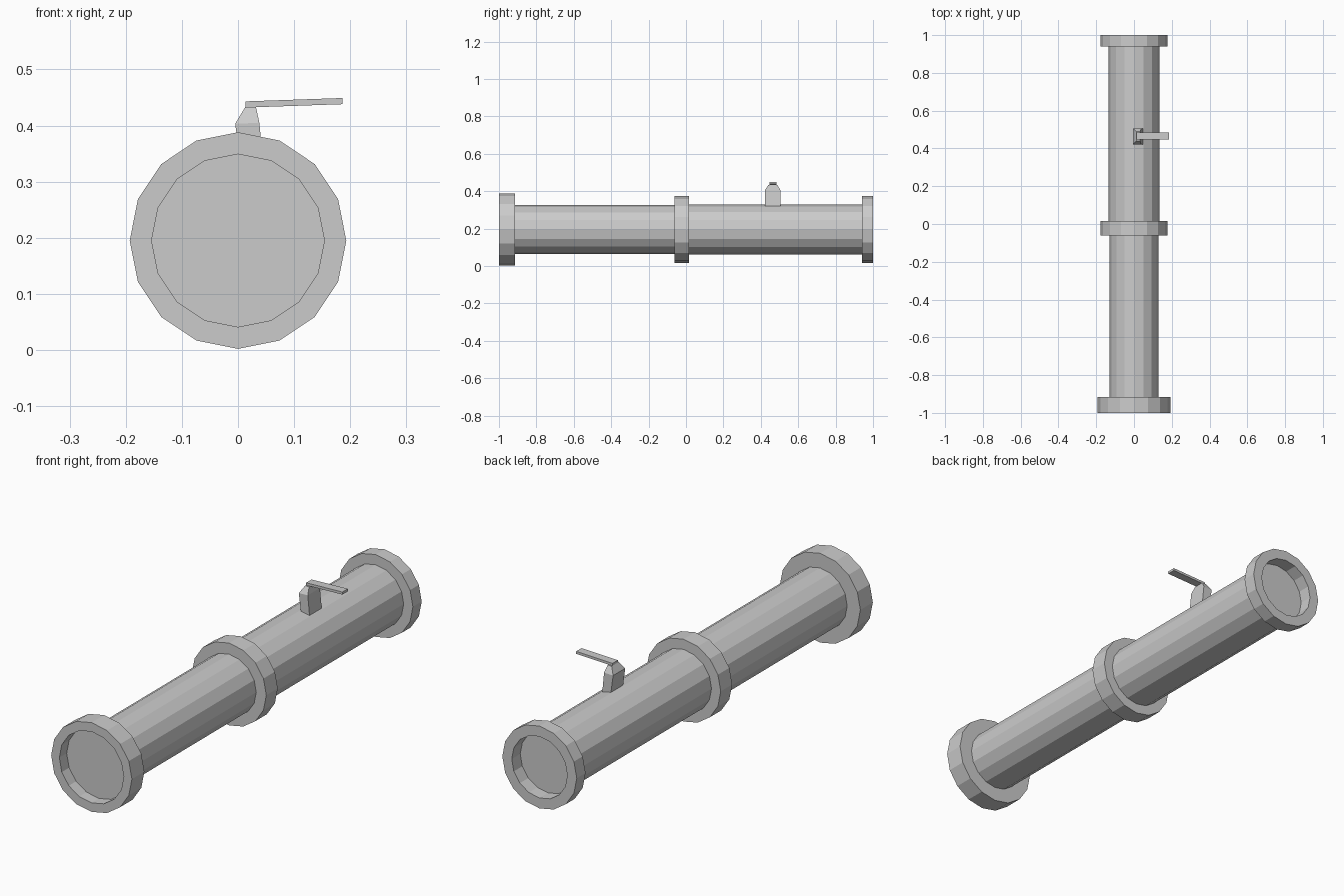
import bpy
import bmesh
from math import sin, cos, pi
from mathutils import Vector

SIDES = 16
AXIS_Z = 0.195

if "Cube" in bpy.data.objects:
    bpy.data.objects.remove(bpy.data.objects["Cube"], do_unlink=True)

grey = bpy.data.materials.new("grey metal")
grey.use_nodes = True
colour = (0.6, 0.6, 0.6, 1)
grey.diffuse_color = colour
grey.node_tree.nodes["Principled BSDF"].inputs["Base Color"].default_value = colour


def loft(name, rings):
    """Skin a list of equal-length point rings and cap both ends."""
    bm = bmesh.new()
    loops = [[bm.verts.new(p) for p in ring] for ring in rings]
    for a, b in zip(loops, loops[1:]):
        for i in range(len(a)):
            j = (i + 1) % len(a)
            bm.faces.new((a[i], a[j], b[j], b[i]))
    bm.faces.new(loops[0])
    bm.faces.new(loops[-1])
    bmesh.ops.recalc_face_normals(bm, faces=bm.faces)
    mesh = bpy.data.meshes.new(name)
    bm.to_mesh(mesh)
    bm.free()
    mesh.materials.append(grey)
    obj = bpy.data.objects.new(name, mesh)
    bpy.context.collection.objects.link(obj)
    return obj


def lathe(name, profile):
    """Revolve (radius, y) points about the tube axis."""
    angles = [2 * pi * i / SIDES for i in range(SIDES)]
    return loft(name, [[Vector((r * sin(a), y, AXIS_Z + r * cos(a))) for a in angles]
                       for r, y in profile])


def section(x0, x1, y0, y1, z0, z1):
    """Rectangle whose height goes from z0 at x0 to z1 at x1."""
    return [(x0, y0, z0), (x1, y0, z1), (x1, y1, z1), (x0, y1, z0)]


# Tube halves
lathe("front_tube", [(0.13, -0.93), (0.13, -0.02)])
lathe("back_tube", [(0.134, -0.02), (0.134, 0.94)])

# Joint collar and recessed end rings
lathe("middle_collar", [(0.178, -0.061), (0.178, 0.017)])
lathe("front_ring", [(0.154, -0.95), (0.154, -1), (0.193, -1), (0.193, -0.915)])
lathe("back_ring", [(0.178, 0.94), (0.178, 1), (0.133, 1), (0.133, 0.942)])

# Leaning post with a tapered top
loft("lever_post", [section(0.007, 0.047, 0.422, 0.505, 0.315, 0.315),
                    section(-0.005, 0.038, 0.422, 0.505, 0.403, 0.405),
                    section(0.013, 0.032, 0.44, 0.489, 0.433, 0.433)])

# Flat lever arm
loft("lever_arm", [section(0.013, 0.186, 0.447, 0.484, 0.432, 0.438),
                   section(0.013, 0.186, 0.447, 0.484, 0.443, 0.449)])
